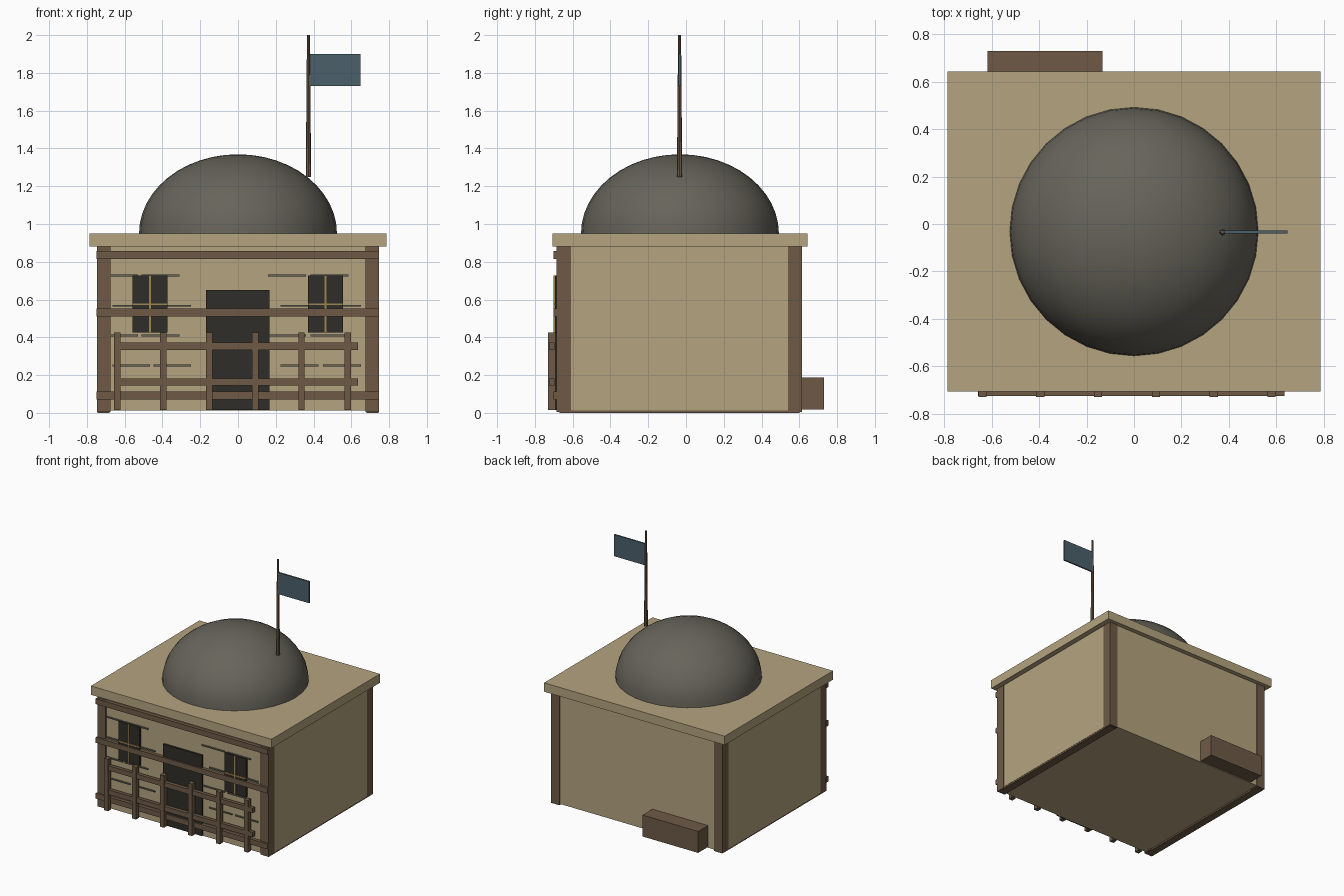
import bpy, bmesh, math

if "Cube" in bpy.data.objects:
    bpy.data.objects.remove(bpy.data.objects["Cube"])


def material(name, hexcode):
    rgb = [int(hexcode[i:i + 2], 16) / 255 for i in (0, 2, 4)]
    m = bpy.data.materials.new(name)
    m.diffuse_color = [((c + 0.055) / 1.055) ** 2.4 for c in rgb] + [1]
    m.use_nodes = True
    m.node_tree.nodes["Principled BSDF"].inputs["Base Color"].default_value = m.diffuse_color
    return m


SAND = material("sandstone", "B5A47F")
WOOD = material("wood", "6E5A46")
DARK = material("dark_opening", "2F2D28")
GOLD = material("brass", "A08550")
GREY = material("mortar", "66645A")
BLUE = material("cloth", "4B606B")


def finish(name, bm, mat):
    me = bpy.data.meshes.new(name)
    bm.to_mesh(me)
    bm.free()
    ob = bpy.data.objects.new(name, me)
    bpy.context.collection.objects.link(ob)
    me.materials.append(mat)
    return ob


def box(name, x, y, z, mat):
    """Box from (min, max) ranges on each axis."""
    bm = bmesh.new()
    bmesh.ops.create_cube(bm, size=1)
    for v in bm.verts:
        v.co = [r[0] if c < 0 else r[1] for c, r in zip(v.co, (x, y, z))]
    return finish(name, bm, mat)


# Main body and roof slab
box("walls", (-0.745, 0.745), (-0.675, 0.607), (0.012, 0.885), SAND)
box("roof_slab", (-0.787, 0.787), (-0.707, 0.643), (0.88, 0.95), SAND)

# Corner posts and side sills
for side, s in (("left", -1), ("right", 1)):
    xr = sorted((s * 0.675, s * 0.747))
    box(f"front_post_{side}", xr, (-0.685, -0.61), (0.004, 0.88), WOOD)
    box(f"back_post_{side}", xr, (0.54, 0.614), (0.004, 0.88), WOOD)
    box(f"side_sill_{side}", sorted((s * 0.68, s * 0.743)),
        (-0.67, 0.602), (0.0, 0.07), WOOD)

# Horizontal beams on the front
for i, (z0, z1) in enumerate(((0.07, 0.112), (0.51, 0.552), (0.815, 0.858))):
    box(f"front_beam_{i}", (-0.75, 0.747), (-0.702, -0.672), (z0, z1), WOOD)

# Door and windows with crossed bars
box("door", (-0.17, 0.168), (-0.69, -0.67), (0.015, 0.65), DARK)
for side, cx in (("left", -0.465), ("right", 0.463)):
    box(f"window_{side}", (cx - 0.093, cx + 0.093), (-0.694, -0.67), (0.425, 0.728), DARK)
    box(f"window_bar_vertical_{side}", (cx - 0.005, cx + 0.005), (-0.701, -0.69), (0.425, 0.728), GOLD)
    box(f"window_bar_horizontal_{side}", (cx - 0.093, cx + 0.093), (-0.701, -0.69), (0.57, 0.58), GOLD)

# Staggered mortar lines on the front wall
for row, z in enumerate((0.25, 0.41, 0.567, 0.727)):
    centres = (-0.565, -0.348, 0.325, 0.55) if row % 2 == 0 else (-0.63, -0.41, 0.26, 0.485)
    for i, cx in enumerate(centres):
        box(f"mortar_line_{row}_{i}", (cx - 0.1, cx + 0.1), (-0.683, -0.67), (z - 0.005, z + 0.005), GREY)

# Porch railing
for i in range(6):
    cx = -0.639 + i * 0.2438
    box(f"railing_post_{i}", (cx - 0.017, cx + 0.017), (-0.73, -0.692), (0.015, 0.425), WOOD)
for i, z in enumerate((0.163, 0.353)):
    box(f"railing_rail_{i}", (-0.657, 0.635), (-0.725, -0.697), (z - 0.019, z + 0.019), WOOD)

# Storage box against the back wall
box("back_crate", (-0.617, -0.133), (0.6, 0.73), (0.018, 0.187), WOOD)

# Dome: upper half of a squashed sphere
bm = bmesh.new()
bmesh.ops.create_uvsphere(bm, u_segments=32, v_segments=24, radius=1)
bmesh.ops.delete(bm, geom=[v for v in bm.verts if v.co.z < -0.01], context='VERTS')
for v in bm.verts:
    v.co = (v.co.x * 0.524, v.co.y * 0.524 - 0.032, v.co.z * 0.42 + 0.949)
for f in bm.faces:
    f.smooth = True
finish("dome", bm, GREY)

# Flagpole and flag
bm = bmesh.new()
bmesh.ops.create_cone(bm, cap_ends=True, segments=8, radius1=0.014, radius2=0.008, depth=0.75)
bmesh.ops.translate(bm, verts=bm.verts, vec=(0.373, -0.034, 1.625))
finish("flagpole", bm, WOOD)
box("flag", (0.38, 0.648), (-0.039, -0.027), (1.73, 1.9), BLUE)
